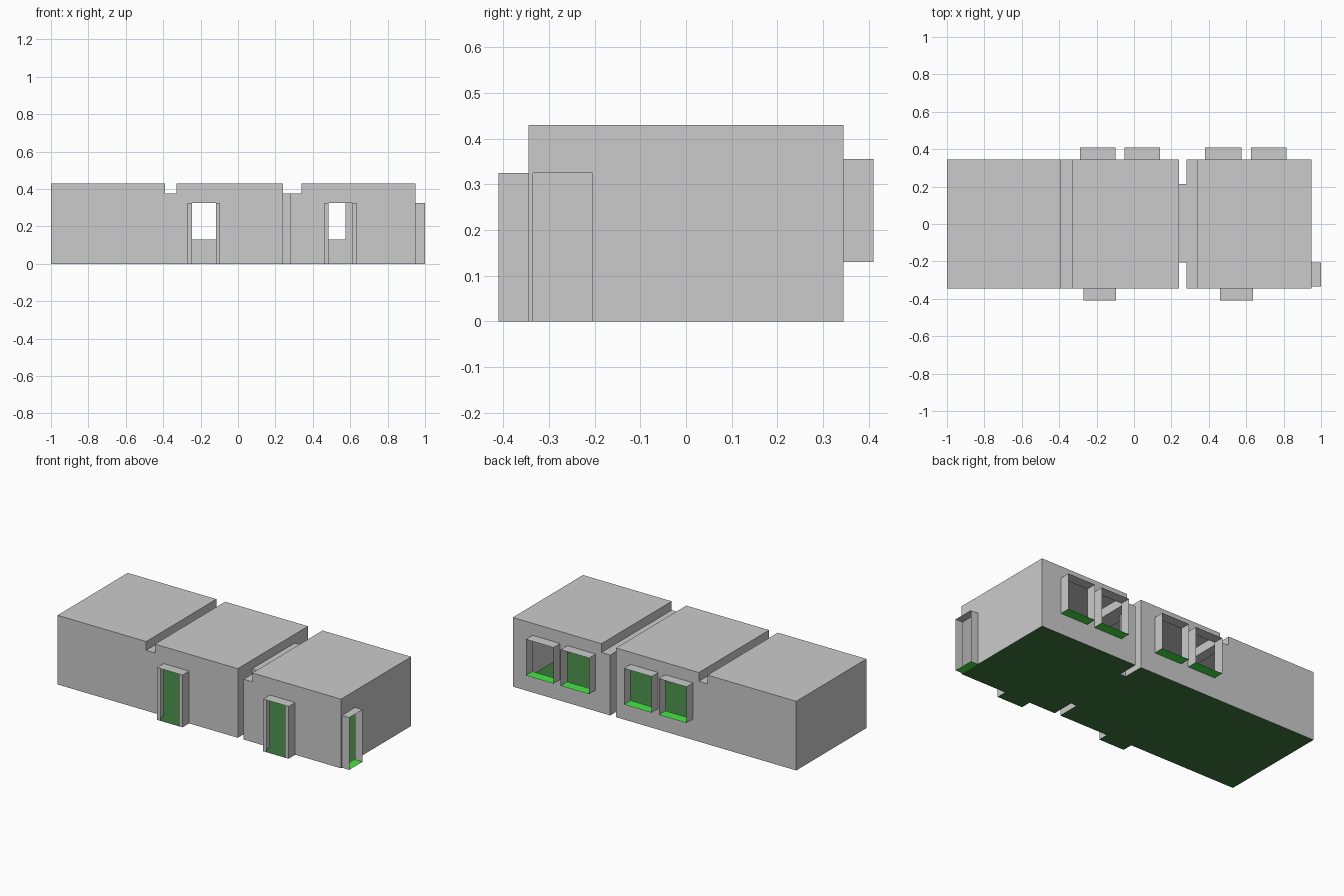
import bpy, bmesh

if "Cube" in bpy.data.objects:
    bpy.data.objects.remove(bpy.data.objects["Cube"])


def material(name, color):
    m = bpy.data.materials.new(name)
    m.diffuse_color = color
    m.use_nodes = True
    m.node_tree.nodes["Principled BSDF"].inputs["Base Color"].default_value = m.diffuse_color
    return m


DARK = material("dark_green", (0.05, 0.19, 0.05, 1))
GREEN = material("bright_green", (0.06, 0.8, 0.06, 1))

# Main dimensions
X0, X1, Y, H = -1.0, 0.95, 0.345, 0.43   # shell extents and roof height
LOW = 0.375                              # lowered ceiling height
GAP0, GAP1 = 0.24, 0.28                  # slot between second and third room
C0, C1 = -0.205, 0.215                   # corridor sides
NOTCH_A, NOTCH_B = (-0.39, -0.33), (GAP1, 0.34)
OUT = 0.41                               # reach of door and window surrounds
DOOR_H, JAMB = 0.325, 0.023
SILL, HEAD = 0.13, 0.355
DOORS = [(-0.27, -0.095), (0.46, 0.635)]
WINDOWS = [(-0.29, -0.10), (-0.05, 0.14), (0.38, 0.575), (0.625, 0.815)]
END_DOOR = (-0.335, -0.205)


def part(name, panels, mat=None):
    """Flat sheets (axis, position, u range, v range, normal sign, holes)."""
    bm = bmesh.new()
    for axis, pos, u, v, sign, *rest in panels:
        holes = rest[0] if rest else []
        us = sorted({*u, *(k for h in holes for k in h[0] if u[0] < k < u[1])})
        vs = sorted({*v, *(k for h in holes for k in h[1] if v[0] < k < v[1])})
        for a, b in zip(us, us[1:]):
            for c, d in zip(vs, vs[1:]):
                mu, mv = (a + b) / 2, (c + d) / 2
                if any(h[0][0] < mu < h[0][1] and h[1][0] < mv < h[1][1] for h in holes):
                    continue
                verts = []
                for p in ((a, c), (b, c), (b, d), (a, d)):
                    co = list(p)
                    co.insert(axis, pos)
                    verts.append(bm.verts.new(co))
                f = bm.faces.new(verts)
                f.normal_update()
                if f.normal[axis] * sign < 0:
                    f.normal_flip()
    bmesh.ops.remove_doubles(bm, verts=bm.verts, dist=1e-5)
    me = bpy.data.meshes.new(name)
    bm.to_mesh(me)
    bm.free()
    if mat:
        me.materials.append(mat)
    ob = bpy.data.objects.new(name, me)
    bpy.context.collection.objects.link(ob)
    return ob


# Long walls: roof notches, slot, doors and windows are left open
top = (LOW, H)
cuts = [(NOTCH_A, top), (NOTCH_B, top), ((GAP0, GAP1), (0, H))]
part("front_wall", [(1, -Y, (X0, X1), (0, H), -1, cuts + [(d, (0, DOOR_H)) for d in DOORS])])
part("back_wall", [(1, Y, (X0, X1), (0, H), 1, cuts + [(w, (SILL, HEAD)) for w in WINDOWS])])

# End walls
part("left_wall", [(0, X0, (-Y, Y), (0, H), -1)])
part("right_wall", [(0, X1, (-Y, Y), (0, H), 1, [(END_DOOR, (0, DOOR_H))])])

# Walls facing the slot, with the corridor opening
passage = [((C0, C1), (0, LOW))]
part("second_room_end_wall", [(0, GAP0, (-Y, Y), (0, H), 1, passage)])
part("third_room_end_wall", [(0, GAP1, (-Y, Y), (0, LOW), -1, passage)])

# Roofs, lowered ceilings and the steps between them
for name, x in (("first", (X0, NOTCH_A[0])), ("second", (NOTCH_A[1], GAP0)), ("third", (NOTCH_B[1], X1))):
    part(name + "_room_roof", [(2, H, x, (-Y, Y), 1)])
part("first_low_ceiling", [(2, LOW, NOTCH_A, (-Y, Y), 1),
                           (0, NOTCH_A[0], (-Y, Y), top, 1),
                           (0, NOTCH_A[1], (-Y, Y), top, -1)])
part("second_low_ceiling", [(2, LOW, NOTCH_B, (-Y, Y), 1),
                            (0, NOTCH_B[1], (-Y, Y), top, -1)])

# Corridor joining the second and third rooms
part("corridor", [(2, LOW, (GAP0, GAP1), (C0, C1), 1),
                  (1, C0, (GAP0, GAP1), (0, LOW), -1),
                  (1, C1, (GAP0, GAP1), (0, LOW), 1)])

# Floor
slots = [((GAP0, GAP1), (-Y, C0)), ((GAP0, GAP1), (C1, Y))]
part("floor", [(2, 0, (X0, X1), (-Y, Y), -1, slots)], DARK)

# Front door surrounds with narrow jambs
for i, (a, b) in enumerate(DOORS, 1):
    y, z = (-OUT, -Y), (0, DOOR_H)
    part(f"front_door_surround_{i}", [(0, a, y, z, -1), (0, b, y, z, 1),
                                      (2, DOOR_H, (a, b), y, 1),
                                      (1, -OUT, (a, b), z, -1, [((a + JAMB, b - JAMB), z)])])
    part(f"front_threshold_{i}", [(2, 0, (a, b), y, -1)], DARK)

# Window surrounds
for i, (a, b) in enumerate(WINDOWS, 1):
    y, z = (Y, OUT), (SILL, HEAD)
    part(f"window_surround_{i}", [(0, a, y, z, -1), (0, b, y, z, 1), (2, HEAD, (a, b), y, 1)])
    part(f"window_sill_{i}", [(2, SILL, (a, b), y, 1)], GREEN)

# End door surround
x, z = (X1, 1.0), (0, DOOR_H)
part("end_door_surround", [(1, END_DOOR[0], x, z, -1), (1, END_DOOR[1], x, z, 1),
                           (2, DOOR_H, x, END_DOOR, 1)])
part("end_threshold", [(2, 0, x, END_DOOR, 1)], GREEN)
